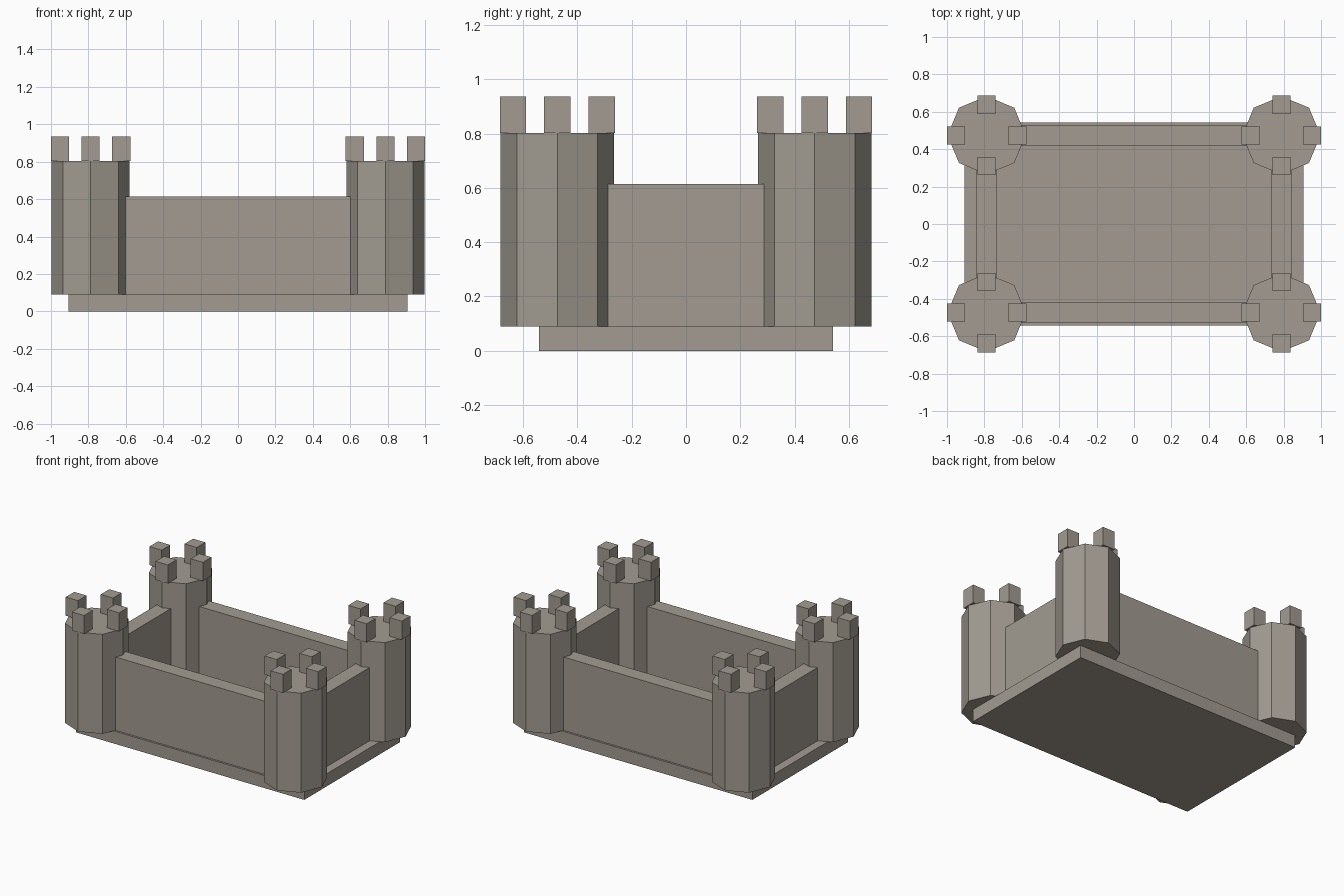
import bpy
from math import cos, sin, pi

default = bpy.data.objects.get("Cube")
if default:
    bpy.data.objects.remove(default, do_unlink=True)

# Single stone colour
STONE = (0.36, 0.33, 0.285, 1.0)
stone = bpy.data.materials.new("warm grey stone")
stone.use_nodes = True
stone.diffuse_color = STONE
bsdf = next(n for n in stone.node_tree.nodes if n.type == "BSDF_PRINCIPLED")
bsdf.inputs["Base Color"].default_value = STONE
bsdf.inputs["Roughness"].default_value = 0.9

FLOOR, WALL_TOP, TOWER_TOP, MERLON_TOP = 0.09, 0.615, 0.803, 0.936
TOWER_X, TOWER_Y, TOWER_R = 0.788, 0.474, 0.209
MERLON, MERLON_R = 0.097, 0.1635
THICK = 0.108


def finish(name):
    obj = bpy.context.object
    obj.name = name
    obj.data.name = name
    obj.data.materials.append(stone)
    return obj


def block(name, x, y, width, depth, z0, z1):
    """Box with its footprint centred on x, y and spanning z0 to z1."""
    bpy.ops.mesh.primitive_cube_add(size=1, location=(x, y, (z0 + z1) / 2))
    bpy.context.object.scale = (width, depth, z1 - z0)
    bpy.ops.object.transform_apply(location=False, rotation=False, scale=True)
    return finish(name)


def tower(name, x, y):
    """Octagonal tower crowned with four merlons."""
    bpy.ops.mesh.primitive_cylinder_add(
        vertices=8, radius=TOWER_R, depth=TOWER_TOP - FLOOR,
        location=(x, y, (TOWER_TOP + FLOOR) / 2))
    finish(name + "_tower")
    for i in range(4):
        a = i * pi / 2
        block(f"{name}_merlon_{i + 1}", x + MERLON_R * cos(a), y + MERLON_R * sin(a),
              MERLON, MERLON, TOWER_TOP, MERLON_TOP)


# Base slab
block("base", 0, 0, 1.81, 1.084, 0, FLOOR)

# Curtain walls, running into the towers
for side, s in (("front", -1), ("back", 1)):
    block(side + "_wall", 0, s * TOWER_Y, 2 * TOWER_X - TOWER_R, THICK, FLOOR, WALL_TOP)
for side, s in (("right", -1), ("left", 1)):
    block(side + "_wall", s * TOWER_X, 0, THICK, 2 * TOWER_Y - TOWER_R, FLOOR, WALL_TOP)

# Corner towers
for fb, sy in (("front", -1), ("back", 1)):
    for lr, sx in (("right", -1), ("left", 1)):
        tower(f"{fb}_{lr}", sx * TOWER_X, sy * TOWER_Y)
